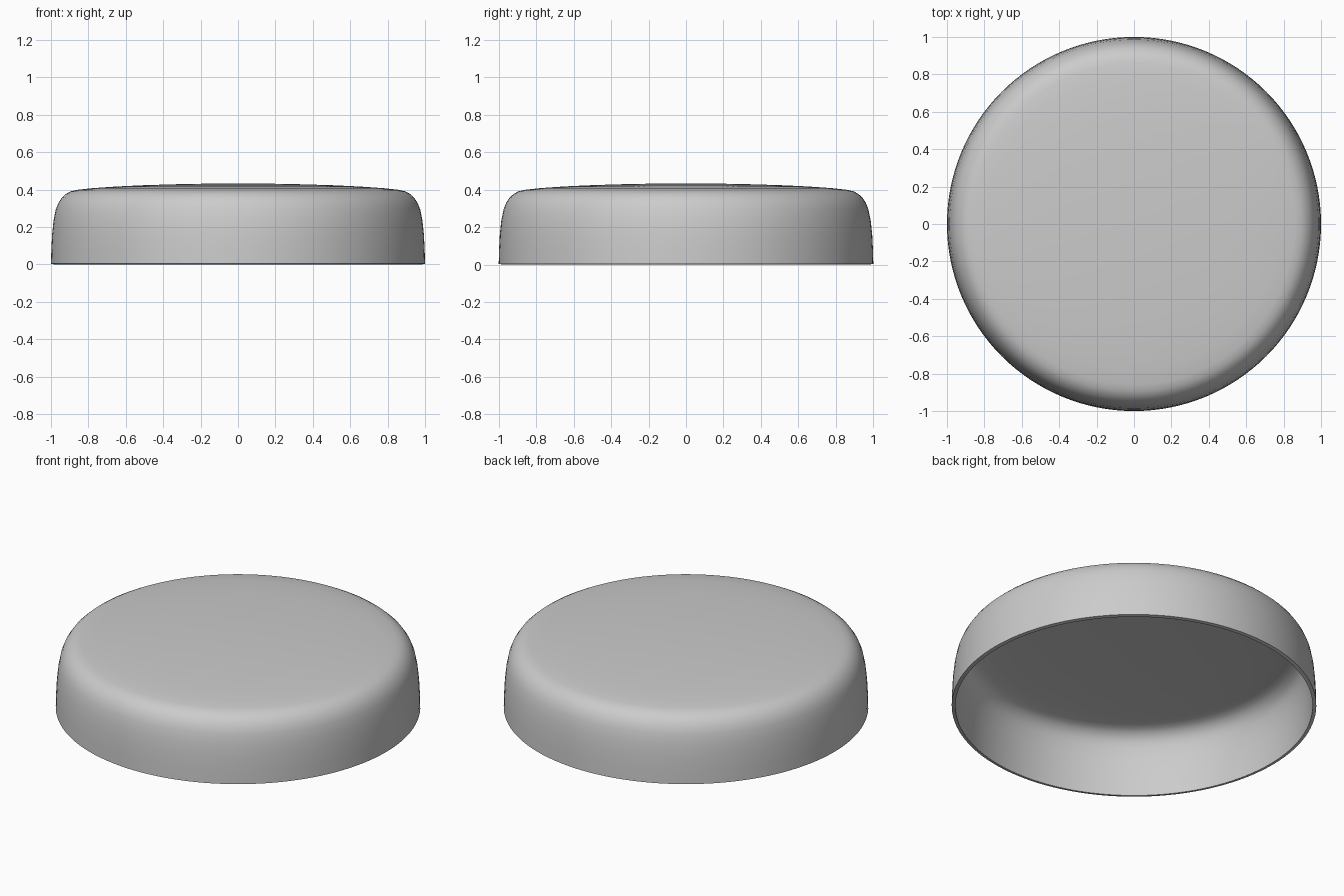
import bpy, bmesh, math

if "Cube" in bpy.data.objects:
    bpy.data.objects.remove(bpy.data.objects["Cube"])

SEGMENTS = 128

# Outer skin from rim to crown, then inner skin back from crown to rim (radius, height)
outer = [(1.0, 0.004), (0.998, 0.08), (0.994, 0.16), (0.986, 0.235), (0.974, 0.295),
         (0.96, 0.33), (0.942, 0.357), (0.92, 0.377), (0.895, 0.391), (0.86, 0.399),
         (0.78, 0.408), (0.65, 0.417), (0.5, 0.424), (0.3, 0.43), (0.12, 0.433), (0, 0.433)]
inner = [(0, 0.411), (0.3, 0.408), (0.5, 0.402), (0.65, 0.395), (0.78, 0.386), (0.855, 0.377),
         (0.887, 0.369), (0.908, 0.357), (0.928, 0.339), (0.942, 0.317), (0.954, 0.287),
         (0.966, 0.23), (0.974, 0.16), (0.978, 0.08), (0.98, 0.0)]


def lathe(name, profile, closed=True):
    """Spin a radius/height profile around z."""
    bm = bmesh.new()
    rings = []
    for r, z in profile:
        if r == 0:
            rings.append([bm.verts.new((0, 0, z))] * SEGMENTS)
        else:
            rings.append([bm.verts.new((r * math.cos(2 * math.pi * i / SEGMENTS),
                                        r * math.sin(2 * math.pi * i / SEGMENTS), z))
                          for i in range(SEGMENTS)])
    count = len(rings) if closed else len(rings) - 1
    for k in range(count):
        a, b = rings[k], rings[(k + 1) % len(rings)]
        for i in range(SEGMENTS):
            j = (i + 1) % SEGMENTS
            corners = list(dict.fromkeys((a[i], a[j], b[j], b[i])))
            if len(corners) > 2:
                bm.faces.new(corners)
    bmesh.ops.recalc_face_normals(bm, faces=bm.faces)
    mesh = bpy.data.meshes.new(name)
    bm.to_mesh(mesh)
    bm.free()
    obj = bpy.data.objects.new(name, mesh)
    bpy.context.collection.objects.link(obj)
    return obj


# Hollow round lid; the flat rim closes the loop, the crown poles stay separate
lid = lathe("lid", outer + inner)
bpy.context.view_layer.objects.active = lid
lid.select_set(True)
bpy.ops.object.shade_smooth_by_angle(angle=math.radians(40))
